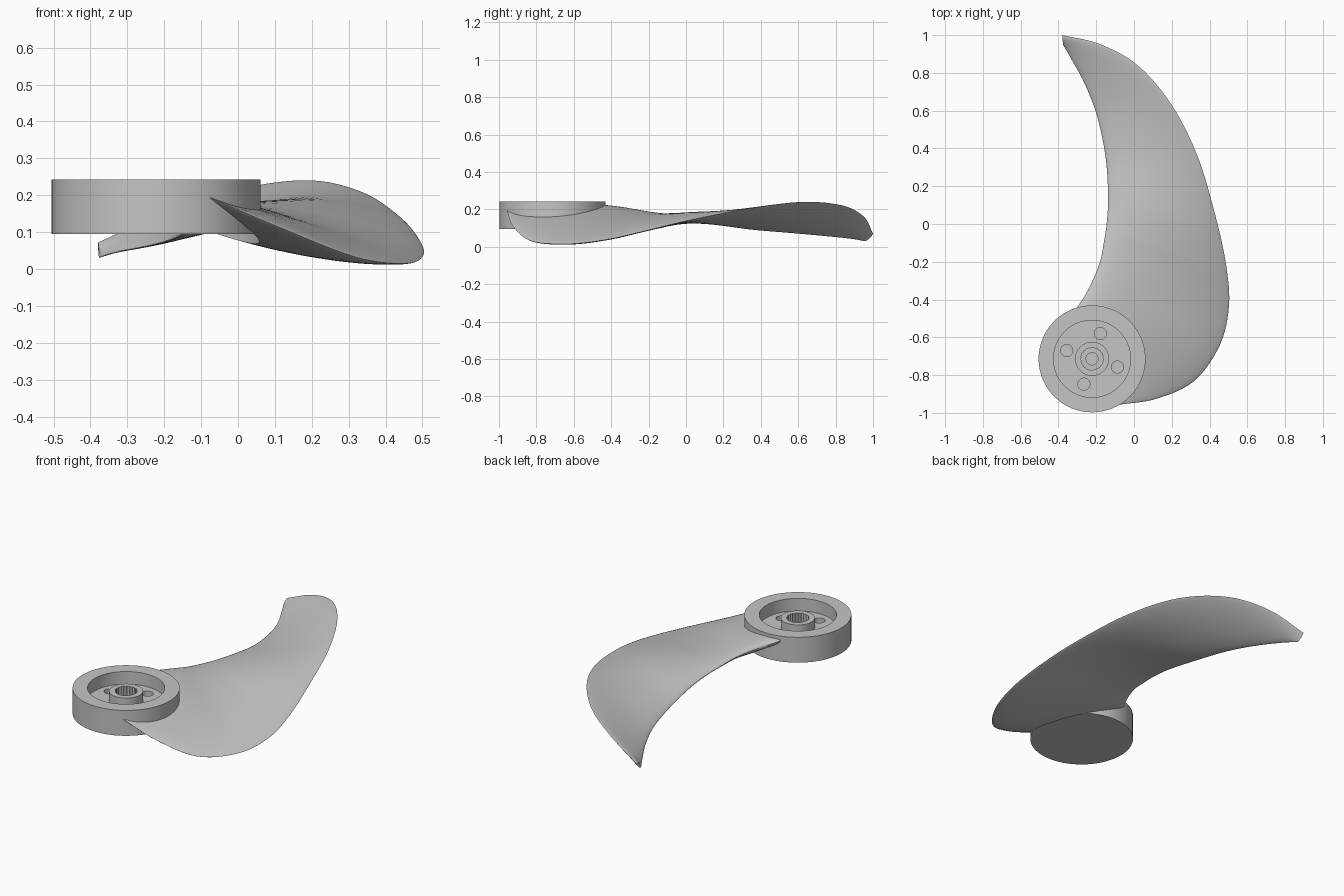
import bpy, bmesh, math
from mathutils import Vector

cube = bpy.data.objects.get("Cube")
if cube:
    bpy.data.objects.remove(cube, do_unlink=True)

HUB = Vector((-0.222, -0.714, 0))
SEGMENTS = 96

# One grey finish for the whole part
grey = bpy.data.materials.new("light_grey")
grey.use_nodes = True
colour = (0.56, 0.56, 0.56, 1)
grey.diffuse_color = colour
grey.node_tree.nodes["Principled BSDF"].inputs["Base Color"].default_value = colour


def make_object(name, bm):
    bmesh.ops.recalc_face_normals(bm, faces=bm.faces)
    mesh = bpy.data.meshes.new(name)
    bm.to_mesh(mesh)
    bm.free()
    mesh.materials.append(grey)
    obj = bpy.data.objects.new(name, mesh)
    bpy.context.collection.objects.link(obj)
    return obj


def loft(name, rings):
    """Skin equal-length closed rings and cap both ends."""
    bm = bmesh.new()
    rows = [[bm.verts.new(p) for p in ring] for ring in rings]
    n = len(rows[0])
    for a, b in zip(rows, rows[1:]):
        for i in range(n):
            j = (i + 1) % n
            bm.faces.new((a[i], a[j], b[j], b[i]))
    bm.faces.new(rows[0])
    bm.faces.new(rows[-1])
    return make_object(name, bm)


def ring(radii, z, count, centre):
    """Ring whose radius cycles through the given list."""
    return [centre + Vector((radii[i % len(radii)] * math.cos(math.tau * i / count),
                             radii[i % len(radii)] * math.sin(math.tau * i / count), z))
            for i in range(count)]


def cutter(radii, low, high, count=48, centre=HUB):
    obj = loft("cutter", [ring(radii, low, count, centre), ring(radii, high, count, centre)])
    obj.hide_render = True
    return obj


def carve(target, tools):
    """Subtract the tools, bake the result and discard the tools."""
    for tool in tools:
        mod = target.modifiers.new("cut", "BOOLEAN")
        mod.operation = "DIFFERENCE"
        mod.solver = "EXACT"
        mod.object = tool
    graph = bpy.context.evaluated_depsgraph_get()
    baked = bpy.data.meshes.new_from_object(target.evaluated_get(graph))
    target.modifiers.clear()
    target.data = baked
    for tool in tools:
        bpy.data.objects.remove(tool, do_unlink=True)


def smooth(obj, degrees):
    bpy.ops.object.select_all(action="DESELECT")
    obj.select_set(True)
    bpy.context.view_layer.objects.active = obj
    bpy.ops.object.shade_smooth_by_angle(angle=math.radians(degrees))


# Hub: turned cup with a central boss
hub_profile = [(0.283, 0.095), (0.283, 0.243), (0.204, 0.243), (0.204, 0.17),
               (0.09, 0.17), (0.09, 0.225), (0.065, 0.225)]
hub = loft("hub", [ring([r], z, SEGMENTS, HUB) for r, z in hub_profile])

# Splined bore, pilot hole and four holes around the boss
tools = [cutter([0.06, 0.06, 0.057, 0.057], 0.13, 0.3, 96),
         cutter([0.032], 0.11, 0.2)]
for k in range(4):
    a = math.radians(72 + 90 * k)
    spot = HUB + Vector((math.cos(a), math.sin(a), 0)) * 0.141
    tools.append(cutter([0.032], 0.125, 0.2, 32, spot))
carve(hub, tools)
smooth(hub, 25)

# Blade stations, root to tip: inner edge, outer edge, (thickness, camber)
stations = [
    ((-0.30, -0.44, 0.215), (-0.08, -0.957, 0.195), (0.07, -0.02)),
    ((-0.255, -0.37, 0.20), (0.12, -0.925, 0.11), (0.10, 0.0)),
    ((-0.215, -0.29, 0.19), (0.32, -0.83, 0.032), (0.11, 0.005)),
    ((-0.18, -0.20, 0.178), (0.455, -0.64, 0.015), (0.09, 0.005)),
    ((-0.16, -0.10, 0.163), (0.503, -0.43, 0.038), (0.075, 0.015)),
    ((-0.145, 0.0, 0.15), (0.488, -0.22, 0.085), (0.065, 0.023)),
    ((-0.137, 0.14, 0.13), (0.437, 0.02, 0.143), (0.06, 0.023)),
    ((-0.15, 0.35, 0.097), (0.34, 0.35, 0.207), (0.05, 0.01)),
    ((-0.195, 0.57, 0.076), (0.20, 0.63, 0.24), (0.04, 0.0)),
    ((-0.26, 0.74, 0.06), (0.02, 0.84, 0.22), (0.035, 0.0)),
    ((-0.33, 0.87, 0.047), (-0.18, 0.952, 0.16), (0.03, 0.0)),
    ((-0.376, 0.95, 0.035), (-0.38, 1.0, 0.07), (0.025, 0.0)),
]
keys = [Vector([v for group in s for v in group]) for s in stations]


def spline(points, steps):
    """Catmull-Rom samples through the points."""
    padded = [2 * points[0] - points[1]] + points + [2 * points[-1] - points[-2]]
    for p, q, r, s in zip(padded, padded[1:], padded[2:], padded[3:]):
        for k in range(steps):
            t = k / steps
            yield 0.5 * (2 * q + (r - p) * t + (2 * p - 5 * q + 4 * r - s) * t ** 2
                         + (3 * q - p - 3 * r + s) * t ** 3)
    yield points[-1]


def section(key, count=24):
    """Foil with a blunt inner edge and a finer outer edge."""
    inner, outer = Vector(key[0:3]), Vector(key[3:6])
    thick, camber = key[6], key[7]
    us = [(1 - math.cos(math.pi * i / count)) / 2 for i in range(count + 1)]

    def point(u, side):
        half = 1.1 * thick * math.sqrt(u) * max(0, 1 - u) ** 0.7
        return inner.lerp(outer, u) + Vector((0, 0, 4 * camber * u * (1 - u) + side * half))

    return [point(u, 1) for u in us] + [point(u, -1) for u in us[-2:0:-1]]


blade = loft("blade", [section(k) for k in spline(keys, 6)])
carve(blade, [cutter([0.28], -0.5, 0.5, SEGMENTS)])
smooth(blade, 40)
